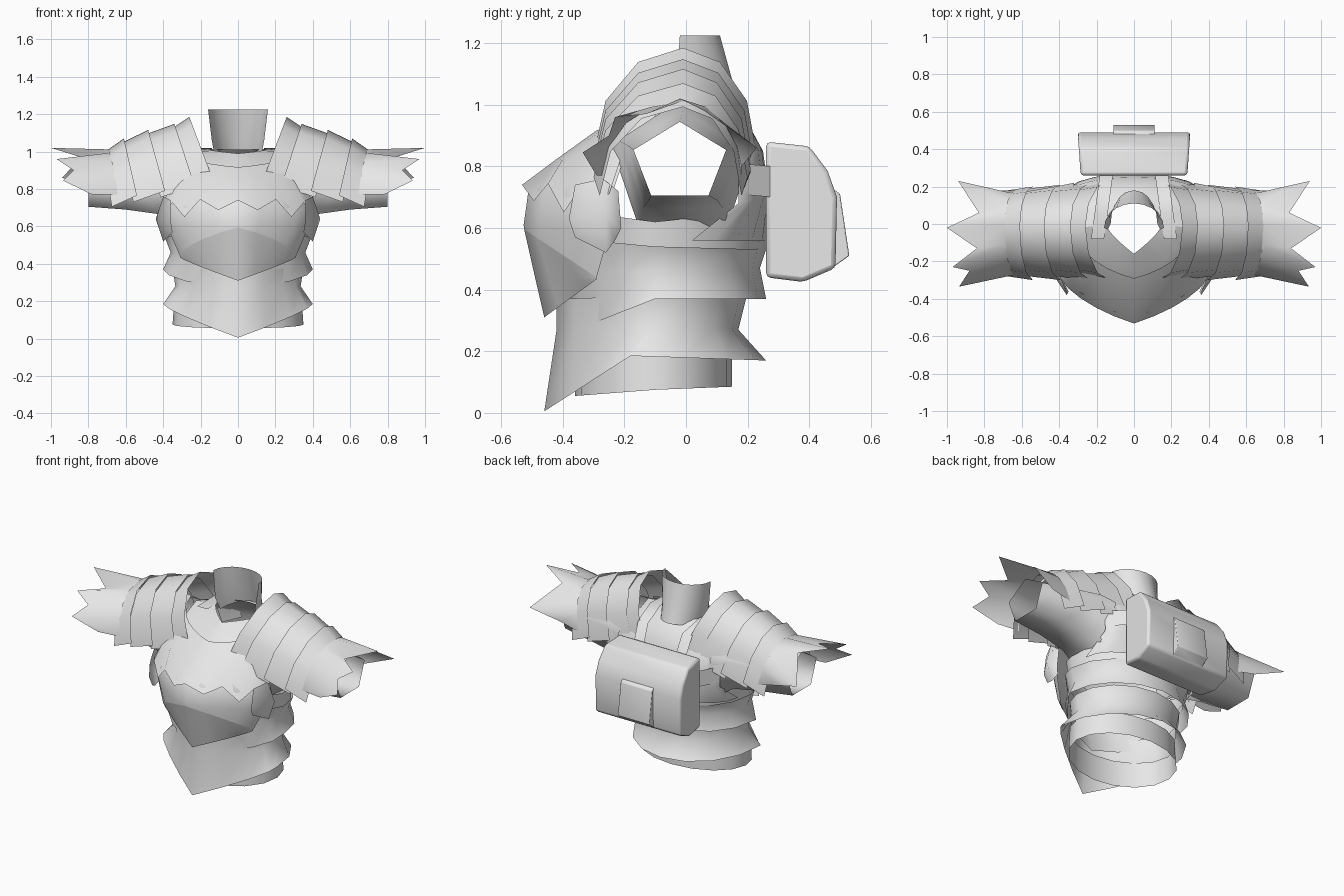
import bpy, bmesh
from math import sin, cos, pi, radians
from mathutils import Vector

if "Cube" in bpy.data.objects:
    bpy.data.objects.remove(bpy.data.objects["Cube"], do_unlink=True)

steel = bpy.data.materials.new("plain grey")
steel.use_nodes = True
steel.diffuse_color = (0.8, 0.8, 0.8, 1)
steel.node_tree.nodes["Principled BSDF"].inputs["Base Color"].default_value = steel.diffuse_color


def finish(name, bm, mirror=False, bevel=0):
    # Turn the faces outwards, shade and optionally mirror the part
    bm.normal_update()
    mid = sum((v.co for v in bm.verts), Vector()) / len(bm.verts)
    if sum(f.normal.dot(f.calc_center_median() - mid) * f.calc_area() for f in bm.faces) < 0:
        bmesh.ops.reverse_faces(bm, faces=bm.faces[:])
    mesh = bpy.data.meshes.new(name)
    bm.to_mesh(mesh)
    bm.free()
    mesh.materials.append(steel)
    mesh.shade_smooth()
    mesh.set_sharp_from_angle(angle=radians(80))
    ob = bpy.data.objects.new(name, mesh)
    bpy.context.collection.objects.link(ob)
    if bevel:
        mod = ob.modifiers.new("soft edges", 'BEVEL')
        mod.width, mod.segments = bevel, 2
    if mirror:
        ob.modifiers.new("other side", 'MIRROR').use_mirror_merge = False


def loft(name, rows, closed=False, mirror=False):
    # Skin a sheet through rows of points
    bm = bmesh.new()
    grid = [[bm.verts.new(p) for p in row] for row in rows]
    n = len(rows[0])
    for a, b in zip(grid, grid[1:]):
        for i in range(n if closed else n - 1):
            j = (i + 1) % n
            bm.faces.new((a[i], a[j], b[j], b[i]))
    finish(name, bm, mirror)


def arc(center, edge, n=10, keel=0.0):
    # Half ring from -x edge through the centre (y, z) to +x edge (x, y, z);
    # keel blends the round front into a pointed one
    pts = []
    for i in range(n + 1):
        s = sin(pi * (i / n - 0.5))
        c = (1 - keel) * max(1 - s * s, 0) ** 0.5 + keel * (1 - abs(s))
        pts.append((edge[0] * s, edge[1] + (center[0] - edge[1]) * c,
                    edge[2] + (center[1] - edge[2]) * c))
    return pts


def ring(rx, front, back, side_z, y=-0.10, keel=0.35):
    edge = (rx, y, side_z)
    return arc(front, edge, 8, keel) + arc(back, edge, 8)[-2:0:-1]


def arch(xt, xb, zt, zb, yf, yb, n=6, yc=-0.01):
    # Row running from the front hem over the arm to the back hem
    pts = []
    for i in range(n + 1):
        t = pi * i / n
        r = (yf if t < pi / 2 else yb) - yc
        s = sin(t)
        pts.append((xb + (xt - xb) * s, yc + r * abs(cos(t)), zb + (zt - zb) * s))
    return pts


def prism(name, profile, half, flare, bevel):
    # Side profile (y, z) extended across x, widening towards the back
    bm = bmesh.new()
    a, b = [[bm.verts.new((s * (half + flare * (y - profile[0][0])), y, z)) for y, z in profile]
            for s in (-1, 1)]
    bm.faces.new(a)
    bm.faces.new(b[::-1])
    for i in range(len(a)):
        j = (i + 1) % len(a)
        bm.faces.new((a[j], a[i], b[i], b[j]))
    finish(name, bm, bevel=bevel)


# Waist: hip tube, flared skirt and overlapping waist plates
loft("hip_tube", [ring(.35, (-.36, .055), (.15, .085), .075, keel=0),
                  ring(.34, (-.36, .22), (.15, .22), .22, keel=0)], True)
loft("pointed_skirt", [ring(.40, (-.46, .005), (.26, .17), .185, -.18, .8),
                       ring(.335, (-.42, .27), (.17, .27), .28),
                       ring(.35, (-.42, .37), (.2, .39), .38)], True)
loft("waist_plate", [ring(.40, (-.38, .26), (.26, .37), .37),
                     ring(.36, (-.42, .46), (.24, .47), .46),
                     ring(.39, (-.42, .57), (.26, .53), .54)], True)
loft("rib_band", [ring(.37, (-.40, .53), (.26, .53), .50),
                  ring(.385, (-.40, .66), (.27, .66), .62)], True)

# Chest: breastplate, keel below it and ragged mantle above
loft("breastplate", [arc((-.16, .99), (.15, 0, 1.01), keel=.7),
                     arc((-.28, .91), (.28, -.02, 1.0), keel=.4),
                     arc((-.41, .81), (.33, -.19, .86), keel=.4),
                     arc((-.51, .73), (.39, -.25, .68), keel=.5),
                     arc((-.527, .61), (.37, -.25, .58), keel=.5),
                     arc((-.525, .595), (.31, -.29, .44), keel=.5)])
loft("belly_keel", [arc((-.525, .595), (.31, -.29, .44), keel=.5),
                    arc((-.49, .44), (.31, -.29, .437), keel=.7),
                    arc((-.46, .31), (.31, -.29, .434), keel=.9)])
hem_steps = [.03, -.02, .04, -.05, .03, -.01, .02]
hem = [(x, y, z + hem_steps[abs(i - 6)])
       for i, (x, y, z) in enumerate(arc((-.532, .71), (.405, -.25, .69), 12, .45))]
loft("ragged_mantle", [arc((-.29, .917), (.29, -.08, .985), 12, .35),
                       arc((-.425, .82), (.345, -.20, .86), 12, .35), hem])

# Back shell
loft("back_shell", [arc((.12, 1.01), (.15, 0, 1.01)),
                    arc((.19, .96), (.28, -.02, 1.0)),
                    arc((.25, .85), (.34, .17, .86)),
                    arc((.27, .70), (.36, .17, .68)),
                    arc((.26, .56), (.38, .02, .56))])

# High collar around the back of the neck
loft("collar", [arc((.18, .99), (.125, 0, .98)),
                arc((.15, 1.08), (.14, -.03, 1.06)),
                arc((.11, 1.225), (.16, -.02, 1.225))])

# Ragged flaps below the arms
loft("armpit_flap", [[(.36, -.36, .74), (.40, -.27, .76), (.38, -.22, .72)],
                     [(.36, -.38, .63), (.44, -.26, .64), (.40, -.21, .60)],
                     [(.35, -.36, .57), (.40, -.26, .52), (.38, -.23, .56)]], mirror=True)


# Sleeves, open at both ends
def sleeve_ring(x, yf, yb, zb, zt, n=5):
    # A five-sided ring standing on a flat edge
    return [(x, (yf + yb) / 2 + (yb - yf) / 1.9 * sin(2 * pi * i / n),
             zb + (zt - zb) * (cos(2 * pi * i / n) + .81) / 1.81) for i in range(n)]


loft("sleeve", [sleeve_ring(.32, -.24, .22, .60, 1.02),
                sleeve_ring(.42, -.22, .20, .665, 1.02),
                sleeve_ring(.60, -.19, .17, .69, .98),
                sleeve_ring(.80, -.17, .13, .705, .945)], True, True)

# Overlapping shoulder bands, stepping down along the arm, with ragged front hems
tops = [(.26, 1.185), (.34, 1.148), (.48, 1.116), (.61, 1.07), (.71, 1.015)]
for k in range(4):
    (xa, za), (xb, zb) = tops[k], tops[k + 1]
    low = .84 - .025 * k
    inner = arch(xa, xa - .13 + .02 * k, za, low, -.30, .23 - .01 * k)
    outer = arch(xb + .01, xb - .08 + .015 * k, zb - .022, low - .06, -.28, .21 - .01 * k)
    loft(f"shoulder_band_{k + 1}", [inner, outer], mirror=True)

# Feathered spikes at the end of each shoulder
tips = [(.78, -.29, .77), (.935, -.335, .845), (.88, -.25, .90), (.97, -.23, .96),
        (.84, -.13, .97), (1.0, -.02, 1.02), (.83, .06, .98), (.94, .23, .86), (.76, .18, .80)]
loft("shoulder_spikes", [arch(.69, .63, 1.012, .77, -.27, .18, 8), tips], mirror=True)

# Backpack with an outer pocket
prism("backpack", [(.26, .44), (.26, .88), (.40, .865), (.46, .785),
                   (.49, .70), (.485, .47), (.38, .425)], .285, .07, .015)
prism("backpack_pocket", [(.46, .74), (.50, .71), (.53, .51), (.46, .46)], .11, 0, .004)

# Straps joining the backpack to the shoulders and sides
loft("shoulder_strap", [[(x, .28, .82), (x + .01, .21, .97), (x + .03, .06, 1.02),
                         (x + .05, -.08, 1.0)] for x in (.11, .18)], mirror=True)
loft("side_strap", [[(.28, .28, z), (.36, .17, z + .01)] for z in (.70, .80)], mirror=True)
